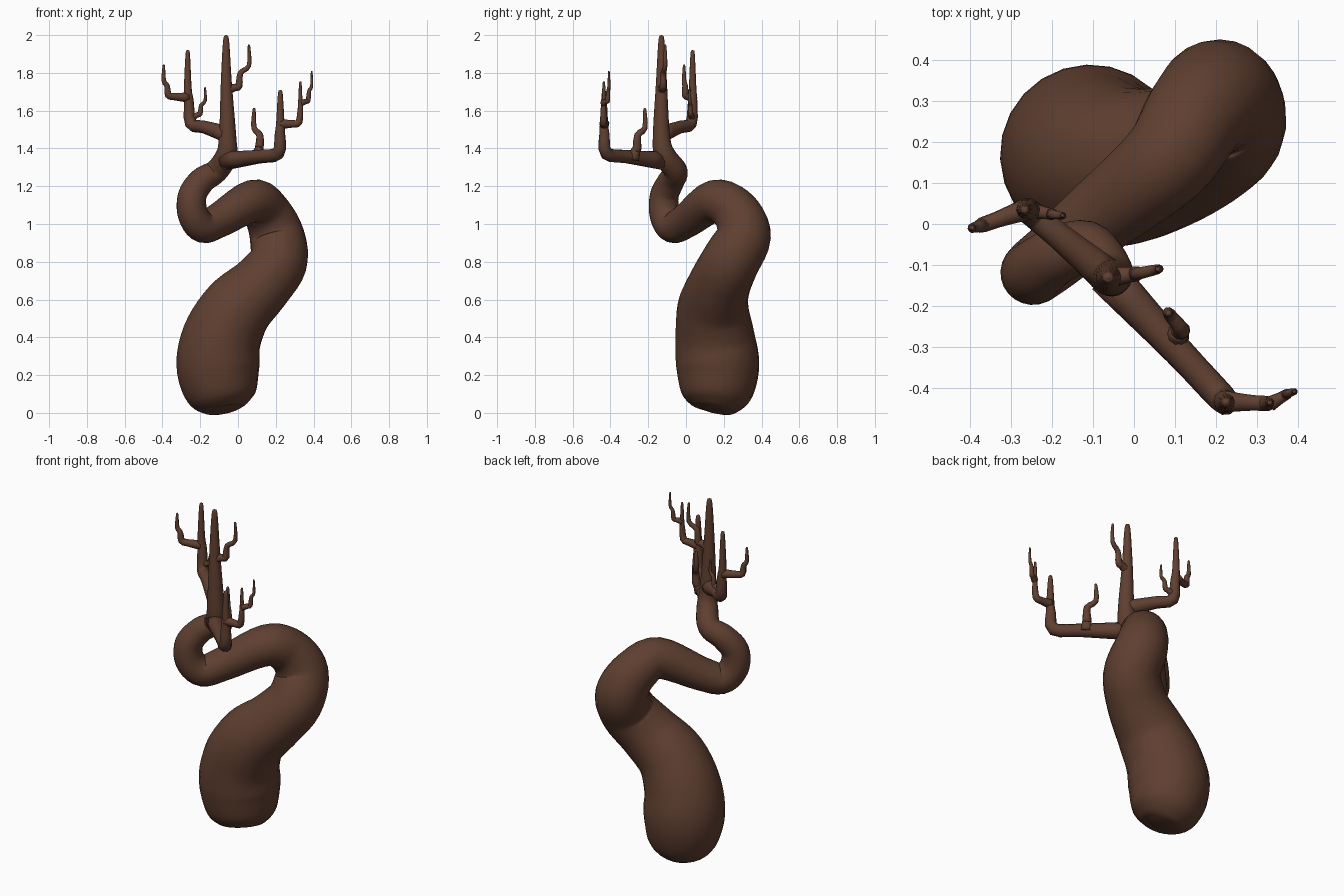
import bpy, bmesh, math
from mathutils import Vector

if "Cube" in bpy.data.objects:
    bpy.data.objects.remove(bpy.data.objects["Cube"])

bark = bpy.data.materials.new("dark brown bark")
bark.diffuse_color = (0.115, 0.050, 0.030, 1)
bark.use_nodes = True
bark.node_tree.nodes["Principled BSDF"].inputs["Base Color"].default_value = bark.diffuse_color


def spline(pts, steps):
    """Catmull-Rom through (x, y, z, radius) points."""
    p = [Vector(q) for q in pts]
    p = [p[0] * 2 - p[1]] + p + [p[-1] * 2 - p[-2]]
    out = []
    for i in range(1, len(p) - 2):
        a, b, c, d = p[i - 1:i + 3]
        for s in range(steps):
            t = s / steps
            out.append(0.5 * (2 * b + (c - a) * t + (2 * a - 5 * b + 4 * c - d) * t * t
                              + (3 * b - a - 3 * c + d) * t ** 3))
    return out + [p[-2]]


def limb(name, pts, sides, steps):
    """Round tapering tube along a smooth path."""
    path = spline(pts, steps)
    pos = [q.to_3d() for q in path]
    bm = bmesh.new()
    rings, u = [], Vector((1, 0.01, 0))
    for i, q in enumerate(path):
        t = (pos[min(i + 1, len(pos) - 1)] - pos[max(i - 1, 0)]).normalized()
        if abs(u.dot(t)) > 0.95:
            u = Vector((0, 1, 0.3))
        u = (u - t * u.dot(t)).normalized()
        v = t.cross(u)
        r = max(q[3], 0.002)
        rings.append([bm.verts.new(pos[i] + r * (u * math.cos(a) + v * math.sin(a)))
                      for a in (2 * math.pi * k / sides for k in range(sides))])
    for a, b in zip(rings, rings[1:]):
        for k in range(sides):
            n = (k + 1) % sides
            bm.faces.new((a[k], a[n], b[n], b[k]))
    bm.faces.new(rings[0][::-1])
    bm.faces.new(rings[-1])
    for f in bm.faces:
        f.smooth = True
    me = bpy.data.meshes.new(name)
    bm.to_mesh(me)
    bm.free()
    me.materials.append(bark)
    bpy.context.collection.objects.link(bpy.data.objects.new(name, me))


def branch(name, start, elbow, tip, r):
    """Grows sideways to an elbow, turns upward, and tapers to a tip."""
    s, e, t = Vector(start), Vector(elbow), Vector(tip)
    side, up = e - s, t.z - e.z
    low, high = e.copy(), t.copy()
    low.z += 0.33 * up
    high.z -= 0.5 * up
    bend = e + Vector((0, 0, 0.4 * r)) - side.normalized() * 0.4 * r
    near = s + side * 0.6
    near.z = s.z + 0.85 * side.z
    stops = [(s, 1.35), (near, 1), (bend, 0.95), (low, 0.75),
             (high, 0.6), (t - Vector((0, 0, 0.6 * r)), 0.35), (t, 0.08)]
    limb(name, [(*p, r * k) for p, k in stops], 10, 3)


# Swollen base, winding trunk and upright leading shoot in one sweep
limb("trunk", [
    (-.075, .153, .008, .06), (-.079, .157, .03, .13), (-.09, .163, .1, .19),
    (-.106, .168, .25, .22), (-.085, .153, .4, .21), (-.005, .143, .55, .19),
    (.12, .175, .675, .166), (.212, .235, .8, .155), (.205, .305, .94, .145),
    (.15, .262, 1.065, .126), (.075, .15, 1.12, .113), (-.1, .005, 1.02, .092),
    (-.185, -.07, .985, .085), (-.238, -.112, 1.05, .081), (-.242, -.115, 1.15, .076),
    (-.19, -.078, 1.23, .07), (-.115, -.055, 1.28, .063), (-.063, -.11, 1.36, .058),
    (-.055, -.13, 1.46, .046), (-.062, -.13, 1.75, .029), (-.063, -.13, 1.97, .016),
    (-.063, -.13, 2, .003)], 24, 5)

# Side branches and twigs
branch("left_branch", (-.06, -.13, 1.475), (-.26, .035, 1.52), (-.266, .035, 1.92), .034)
branch("left_outer_twig", (-.265, .035, 1.67), (-.376, -.005, 1.675), (-.393, -.01, 1.845), .02)
branch("left_inner_twig", (-.25, .033, 1.56), (-.195, .023, 1.58), (-.174, .02, 1.725), .015)
branch("middle_twig", (-.06, -.13, 1.71), (.013, -.12, 1.725), (.058, -.11, 1.95), .02)
branch("right_branch", (-.065, -.125, 1.335), (.222, -.432, 1.36), (.224, -.434, 1.71), .037)
branch("right_outer_twig", (.222, -.432, 1.53), (.33, -.437, 1.53), (.33, -.435, 1.755), .02)
branch("right_tip_twig", (.332, -.437, 1.64), (.376, -.412, 1.65), (.39, -.408, 1.81), .014)
branch("right_inner_twig", (.1, -.28, 1.345), (.115, -.255, 1.4), (.085, -.218, 1.615), .025)
